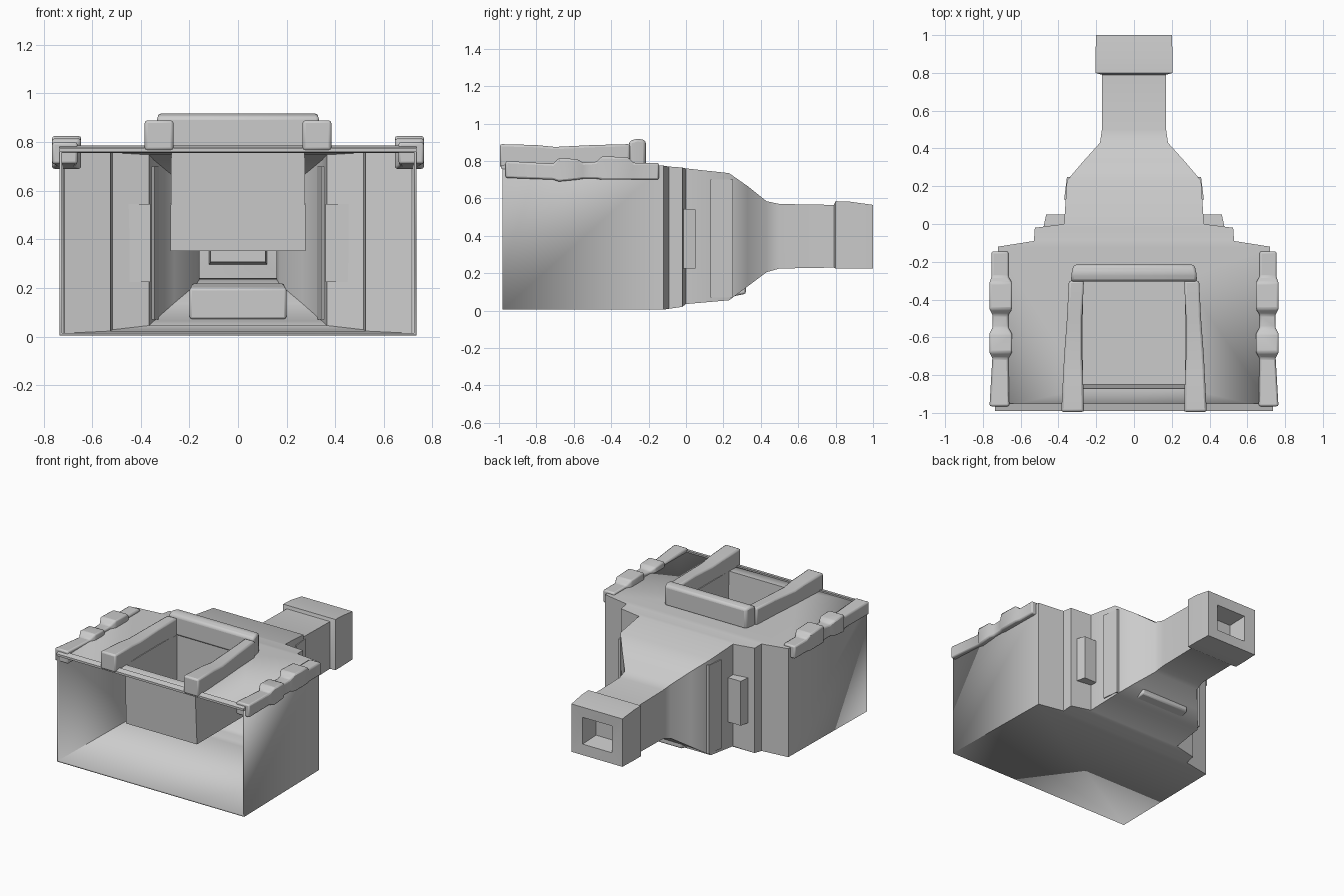
import bpy, bmesh
from mathutils import Vector

cube = bpy.data.objects.get("Cube")
if cube:
    bpy.data.objects.remove(cube, do_unlink=True)

grey = bpy.data.materials.new("plain grey")
grey.use_nodes = True
grey.diffuse_color = (0.6, 0.6, 0.6, 1)
grey.node_tree.nodes["Principled BSDF"].inputs["Base Color"].default_value = (0.6, 0.6, 0.6, 1)


def loft_mesh(sections, cap_start=True):
    """Rectangles (y, x0, x1, z0, z1) joined along y."""
    bm = bmesh.new()
    rings = [[bm.verts.new(p) for p in ((a, y, c), (b, y, c), (b, y, d), (a, y, d))]
             for y, a, b, c, d in sections]
    for r, s in zip(rings, rings[1:]):
        for i in range(4):
            j = (i + 1) % 4
            bm.faces.new((r[i], r[j], s[j], s[i]))
    if cap_start:
        bm.faces.new(rings[0][::-1])
    bm.faces.new(rings[-1])
    bmesh.ops.recalc_face_normals(bm, faces=bm.faces[:])
    return bm


def finish(name, bm, mirror=False, bevel=0.0, thickness=0.0):
    mesh = bpy.data.meshes.new(name)
    bm.to_mesh(mesh)
    bm.free()
    mesh.materials.append(grey)
    obj = bpy.data.objects.new(name, mesh)
    bpy.context.collection.objects.link(obj)
    if mirror:
        obj.modifiers.new("Mirror", "MIRROR")
    if thickness:
        mod = obj.modifiers.new("Wall", "SOLIDIFY")
        mod.thickness = thickness
        mod.offset = -1
    if bevel:
        mod = obj.modifiers.new("Bevel", "BEVEL")
        mod.width = bevel
        mod.segments = 2
    bpy.ops.object.select_all(action="DESELECT")
    obj.select_set(True)
    bpy.context.view_layer.objects.active = obj
    bpy.ops.object.shade_smooth_by_angle(angle=0.7)
    return obj


# Hollow body: open front, stepped shoulders, funnel, neck and recessed collar
outline = [  # y, half width, bottom, top
    (-0.98, 0.735, 0.005, 0.775), (-0.12, 0.72, 0.005, 0.775),
    (-0.09, 0.53, 0.01, 0.77), (-0.02, 0.525, 0.02, 0.765),
    (0.0, 0.37, 0.035, 0.76), (0.23, 0.355, 0.055, 0.735),
    (0.33, 0.27, 0.13, 0.665), (0.43, 0.18, 0.205, 0.585),
    (0.5, 0.17, 0.225, 0.57), (0.79, 0.17, 0.23, 0.565),
    (0.8, 0.205, 0.225, 0.585), (0.88, 0.205, 0.225, 0.582),
    (1.0, 0.2, 0.225, 0.565), (0.995, 0.115, 0.3, 0.49),
    (0.86, 0.105, 0.315, 0.475)]
bm = loft_mesh([(y, -w, w, lo, hi) for y, w, lo, hi in outline], cap_start=False)

# Hopper: inset in the roof and pushed down
roof = next(f for f in bm.faces
            if f.normal.z > 0.9 and f.calc_center_median().y < -0.4)
bmesh.ops.inset_individual(bm, faces=[roof], thickness=0.1)
for v in roof.verts:
    v.co.x = 0.27 if v.co.x > 0 else -0.27
    v.co.y = -0.3 if v.co.y > -0.5 else -0.87
new = bmesh.ops.extrude_face_region(bm, geom=[roof])["geom"]
if roof.is_valid:
    bmesh.ops.delete(bm, geom=[roof], context="FACES_ONLY")
for v in (g for g in new if isinstance(g, bmesh.types.BMVert)):
    v.co.z = 0.36
    if v.co.y < -0.5:
        v.co.y = -0.85
finish("body_shell", bm, thickness=0.015)

# Raised rails beside the hopper
finish("hopper_rails", loft_mesh([
    (-0.995, 0.265, 0.385, 0.765, 0.89), (-0.8, 0.27, 0.375, 0.765, 0.885),
    (-0.7, 0.275, 0.37, 0.765, 0.875), (-0.5, 0.275, 0.355, 0.765, 0.885),
    (-0.3, 0.265, 0.345, 0.765, 0.89)]), mirror=True, bevel=0.012)

# Rim behind the hopper
finish("hopper_back_rim", loft_mesh([
    (-0.305, -0.335, 0.335, 0.765, 0.905), (-0.26, -0.33, 0.33, 0.765, 0.92),
    (-0.215, -0.32, 0.32, 0.765, 0.91)]), bevel=0.015)

# Uneven rims along the outer top edges
finish("side_rims", loft_mesh([
    (-0.965, 0.66, 0.765, 0.71, 0.8), (-0.71, 0.665, 0.75, 0.7, 0.785),
    (-0.68, 0.645, 0.765, 0.69, 0.815), (-0.58, 0.645, 0.765, 0.7, 0.81),
    (-0.55, 0.665, 0.75, 0.705, 0.79), (-0.48, 0.665, 0.75, 0.705, 0.795),
    (-0.45, 0.645, 0.765, 0.7, 0.825), (-0.31, 0.645, 0.765, 0.7, 0.82),
    (-0.28, 0.665, 0.755, 0.7, 0.79), (-0.145, 0.665, 0.755, 0.7, 0.79)]),
    mirror=True, bevel=0.01)

# Lip across the top of the open front
finish("front_lip", loft_mesh([
    (-0.99, -0.735, 0.735, 0.76, 0.775), (-0.95, -0.735, 0.735, 0.755, 0.785)]))

# Small blocks on the shoulders, funnel ribs, and foot under the funnel
finish("shoulder_blocks", loft_mesh([
    (-0.02, 0.36, 0.48, 0.225, 0.545), (0.05, 0.36, 0.465, 0.225, 0.54)]), mirror=True)
finish("funnel_ribs", loft_mesh([
    (0.13, 0.345, 0.37, 0.07, 0.7), (0.25, 0.325, 0.355, 0.07, 0.7)]), mirror=True)
finish("funnel_foot", loft_mesh([
    (0.22, -0.2, 0.2, 0.07, 0.2), (0.32, -0.19, 0.19, 0.09, 0.22)]), bevel=0.01)
